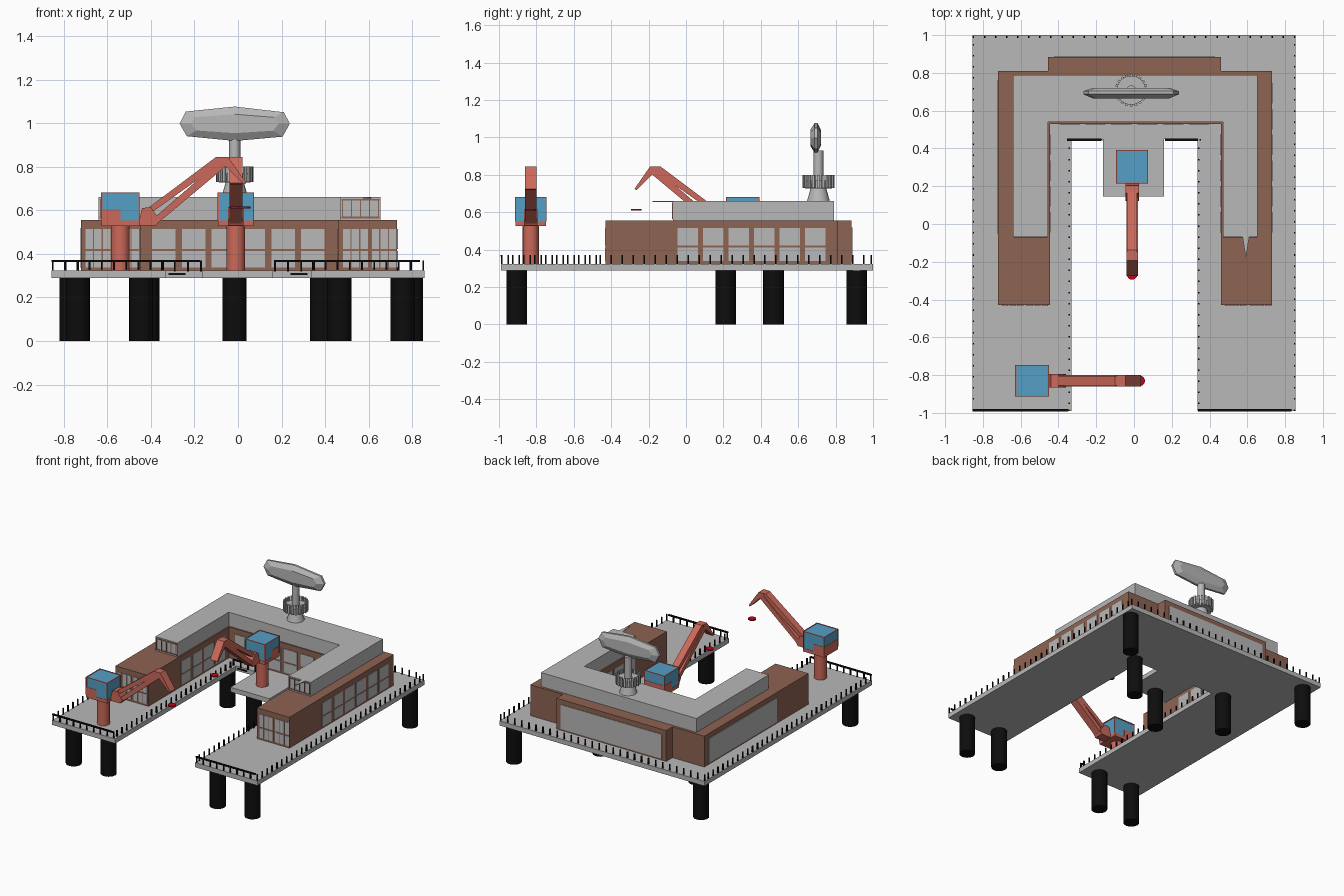
import bpy, bmesh, math
from mathutils import Matrix, Vector

if "Cube" in bpy.data.objects:
    bpy.data.objects.remove(bpy.data.objects["Cube"])

def mat(name, r, g, b):
    m = bpy.data.materials.new(name)
    m.diffuse_color = (r, g, b, 1)
    m.use_nodes = True
    m.node_tree.nodes["Principled BSDF"].inputs["Base Color"].default_value = m.diffuse_color
    return m

GRAY = mat("concrete gray", 0.48, 0.48, 0.48)
BROWN = mat("brick brown", 0.27, 0.125, 0.085)
RED = mat("crane red", 0.60, 0.14, 0.10)
BLUE = mat("cab blue", 0.09, 0.35, 0.57)
BLACK = mat("black", 0.004, 0.004, 0.004)
HOOK = mat("hook red", 0.55, 0.0, 0.01)

def finish(name, bm, m):
    bmesh.ops.recalc_face_normals(bm, faces=bm.faces[:])
    me = bpy.data.meshes.new(name)
    bm.to_mesh(me)
    bm.free()
    me.materials.append(m)
    ob = bpy.data.objects.new(name, me)
    bpy.context.collection.objects.link(ob)
    return ob

def prism(name, pts, lo, hi, m, M=Matrix()):
    """Outline extruded from lo to hi, then placed by M."""
    bm = bmesh.new()
    a = [bm.verts.new(M @ Vector((x, y, lo))) for x, y in pts]
    b = [bm.verts.new(M @ Vector((x, y, hi))) for x, y in pts]
    bm.faces.new(a)
    bm.faces.new(b)
    for i in range(len(pts)):
        j = (i + 1) % len(pts)
        bm.faces.new((a[i], a[j], b[j], b[i]))
    return finish(name, bm, m)

def boxes(name, items, m, M=Matrix()):
    """Many boxes (x0, x1, y0, y1, z0, z1) in one object."""
    bm = bmesh.new()
    for x0, x1, y0, y1, z0, z1 in items:
        S = Matrix.Diagonal((x1 - x0, y1 - y0, z1 - z0, 1))
        T = Matrix.Translation(((x0 + x1) / 2, (y0 + y1) / 2, (z0 + z1) / 2))
        bmesh.ops.create_cube(bm, size=1, matrix=M @ T @ S)
    return finish(name, bm, m)

def cones(name, items, m, n=20, M=Matrix()):
    """Many upright cones (x, y, z0, z1, r0, r1) in one object."""
    bm = bmesh.new()
    for x, y, z0, z1, r0, r1 in items:
        bmesh.ops.create_cone(bm, cap_ends=True, segments=n, radius1=r0, radius2=r1, depth=z1 - z0,
                              matrix=M @ Matrix.Translation((x, y, (z0 + z1) / 2)))
    ob = finish(name, bm, m)
    for p in ob.data.polygons:
        p.use_smooth = len(p.vertices) == 4 and n > 12
    return ob

# platform deck with crane tongue in the dock
prism("deck", [(-.855, -.99), (-.33, -.99), (-.33, .45), (-.165, .45), (-.165, .145), (.16, .145),
               (.16, .45), (.335, .45), (.335, -.99), (.855, -.99), (.855, 1), (-.855, 1)], .288, .323, GRAY)
boxes("deck_edge_slots", [(s - .04, s + .04, .445, .453, .302, .312) for s in (-.28, .28)], BLACK)

# legs
legs = [(-.735, -.905), (-.445, -.905), (.465, -.905), (.755, -.905), (-.415, .468),
        (.385, .468), (-.015, .212), (-.765, .912), (.795, .912)]
cones("legs", [(x, y, 0, .29, .055, .055) for x, y in legs], BLACK)

# railing posts and rails
def line(x0, y0, x1, y1, step=.058):
    n = max(1, round(math.hypot(x1 - x0, y1 - y0) / step))
    return [(x0 + (x1 - x0) * i / n, y0 + (y1 - y0) * i / n) for i in range(n + 1)]

posts = line(-.85, .99, .85, .99)
for s in (-1, 1):
    posts += line(s * .85, -.985, s * .85, .95) + line(s * .343, -.95, s * .343, .40)
    posts += line(s * .85, -.985, s * .345, -.985) + line(s * .35, .447, s * .17, .447)
boxes("railing_posts", [(x - .004, x + .004, y - .004, y + .004, .32, .37) for x, y in posts], BLACK)
boxes("railing_bars", [(-.855, -.35, -.992, -.98, .362, .372), (.34, .835, -.992, -.98, .362, .372),
                       (-.355, -.175, .44, .453, .362, .372), (.165, .34, .44, .453, .362, .372)], BLACK)

# lower building
prism("lower_building", [(-.72, -.43), (-.445, -.43), (-.445, .53), (.46, .53), (.46, -.43), (.73, -.43),
                         (.73, .81), (.46, .81), (.46, .885), (-.455, .885), (-.455, .81), (-.72, .81)],
      .32, .555, BROWN)

# upper storey
prism("upper_storey", [(-.64, -.07), (-.455, -.07), (-.455, .54), (.47, .54), (.47, -.07), (.655, -.07),
                       (.655, .79), (-.64, .79)], .55, .66, GRAY)
prism("roof_spike", [(.575, -.07), (.61, -.07), (.592, -.18)], .655, .66, GRAY)

# windows: thin panes in two rows
rows = ((.338, .412), (.422, .515))
T = .004
panes = []
for z0, z1 in rows:
    for i in range(6):
        y = -.045 + .1365 * i
        panes.append((.73 - T, .73 + T, y, y + .108, z0, z1))
        if i < 4:
            panes.append((-.445 - T, -.445 + T, y, y + .108, z0, z1))
            panes.append((.46 - T, .46 + T, y, y + .108, z0, z1))
        x = -.395 + .137 * i
        panes.append((x, x + .108, .53 - T, .53 + T, z0, z1))
        for x0 in (-.7, .482):
            x = x0 + .04 * i + (.012 if i > 2 else 0)
            panes.append((x, x + .034, -.43 - T, -.43 + T, z0, z1))
panes.append((-.72 - T, -.72 + T, -.05, .76, .335, .518))
panes.append((-.42, .425, .885 - T, .885 + T, .335, .518))
boxes("windows", panes, GRAY)

# window frames on the ends of the upper storey
bars = []
for x0, x1 in ((-.64, -.455), (.47, .655)):
    for z in (.567, .648):
        bars.append((x0 + .005, x1 - .005, -.074, -.066, z - .004, z + .004))
    for i in range(5):
        x = x0 + .01 + (x1 - x0 - .02) * i / 4
        bars.append((x - .003, x + .003, -.074, -.066, .567, .648))
boxes("upper_window_frames", bars, BROWN)

# cranes: local x points along the boom, z up
def crane(name, x, y, angle):
    P = Matrix.Translation((x, y, 0)) @ Matrix.Rotation(angle, 4, 'Z')
    side = P @ Matrix.Rotation(math.pi / 2, 4, 'X')     # outline drawn in (reach, height)
    cones(name + "_pedestal", [(0, 0, .32, .53, .043, .043)], RED, 20, P)
    boxes(name + "_cab", [(-.085, .085, -.08, .08, .55, .678)], BLUE, P)
    boxes(name + "_cab_base", [(-.087, .087, -.082, .082, .527, .552),
                               (-.087, 0, -.082, .082, .55, .605)], RED, P)
    e = [(a * .086, b * .081) for a in (-1, 1) for b in (-1, 1)]
    frame = [(u - .003, u + .003, v - .003, v + .003, .55, .68) for u, v in e]
    frame += [(-.089, .089, s * .081 - .003, s * .081 + .003, .675, .681) for s in (-1, 1)]
    frame += [(s * .086 - .003, s * .086 + .003, -.084, .084, .675, .681) for s in (-1, 1)]
    boxes(name + "_cab_frame", frame, RED, P)
    prism(name + "_boom_foot", [(.08, .53), (.165, .53), (.18, .555), (.14, .615), (.10, .61)],
          -.036, .036, RED, side)
    prism(name + "_upper_boom", [(.10, .59), (.13, .58), (.46, .815), (.485, .845), (.44, .845)],
          -.026, .026, RED, side)
    prism(name + "_lower_boom", [(.12, .535), (.165, .535), (.50, .815), (.48, .84), (.46, .83)],
          -.03, .03, RED, side)
    prism(name + "_jib", [(.45, .845), (.495, .845), (.578, .725), (.568, .718), (.47, .815)],
          -.03, .03, RED, side)
    cones(name + "_hook", [(.57, 0, .609, .617, .028, .028)], HOOK, 16, P)

crane("front_crane", -.54, -.83, 0)
crane("dock_crane", -.01, .303, -math.pi / 2)

# radar tower
cx, cy = -.015, .708
cones("radar_base", [(cx, cy, .655, .735, .062, .04)], GRAY, 16)
cones("radar_mast", [(cx, cy, .72, .93, .026, .026)], GRAY, 16)
cones("radar_gallery", [(cx, cy, .728, .77, .072, .078)], GRAY, 20)
bm = bmesh.new()
for i in range(20):
    bmesh.ops.create_cube(bm, size=1, matrix=Matrix.Translation((cx, cy, .765))
                          @ Matrix.Rotation(i * math.tau / 20, 4, 'Z')
                          @ Matrix.Translation((.08, 0, 0)) @ Matrix.Diagonal((.012, .014, .07, 1)))
finish("radar_gallery_posts", bm, GRAY)

# radar antenna: octagonal lens
rim = [(-.253, 0), (-.225, .055), (0, .078), (.225, .052), (.253, 0), (.22, -.06), (0, -.08), (-.22, -.058)]
bm = bmesh.new()
rings = []
for yy, k, h in ((-.03, .8, .55), (-.008, 1, 1), (.008, 1, 1), (.026, .8, .55)):
    rings.append([bm.verts.new((cx + x * k, .695 + yy, .998 + z * h)) for x, z in rim])
bm.faces.new(rings[0])
bm.faces.new(rings[-1])
for a, b in zip(rings, rings[1:]):
    for i in range(8):
        j = (i + 1) % 8
        bm.faces.new((a[i], a[j], b[j], b[i]))
finish("radar_antenna", bm, GRAY)
